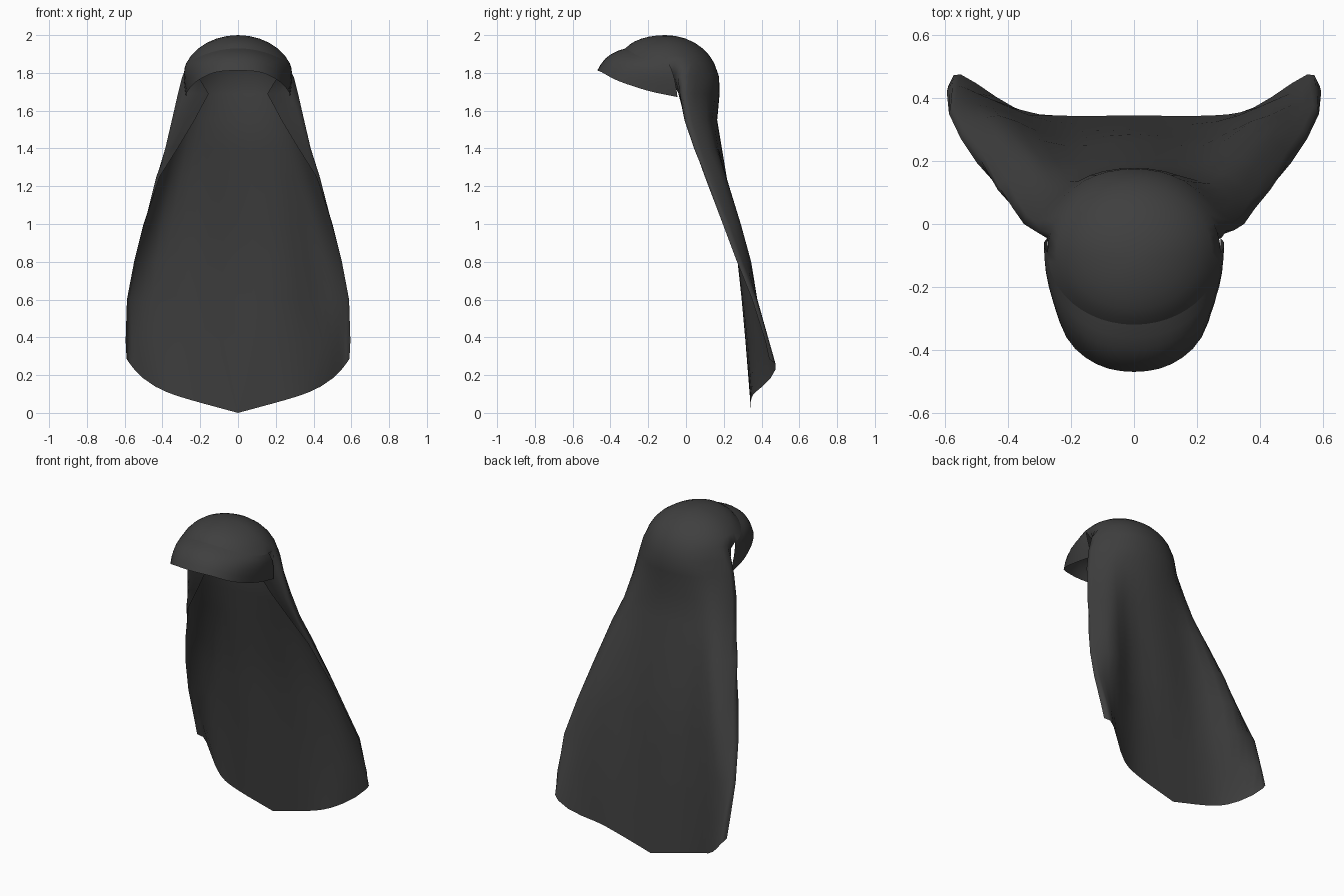
import bpy, bmesh, math
from mathutils import Vector

cube = bpy.data.objects.get("Cube")
if cube:
    bpy.data.objects.remove(cube, do_unlink=True)

mat = bpy.data.materials.new("charcoal")
mat.use_nodes = True
COL = (0.05, 0.05, 0.05, 1)
mat.diffuse_color = COL
bsdf = next(n for n in mat.node_tree.nodes if n.type == 'BSDF_PRINCIPLED')
bsdf.inputs["Base Color"].default_value = COL
bsdf.inputs["Roughness"].default_value = 0.8

SUB = 3            # steps between control points
HALF = 4 * SUB     # columns from the centre to a side


def spline(pts):
    """Smooth curve through five points, the first on the mirror plane."""
    pts = [Vector(p) for p in pts]
    first = pts[1].copy()
    first.x *= -1
    ext = [first] + pts + [2 * pts[-1] - pts[-2]]
    out = []
    for i in range(1, len(ext) - 2):
        a, b, c, d = ext[i - 1:i + 3]
        for s in range(SUB):
            t = s / SUB
            out.append(0.5 * (2 * b + (c - a) * t + (2 * a - 5 * b + 4 * c - d) * t * t
                              + (3 * b - a - 3 * c + d) * t ** 3))
    out.append(pts[-1])
    return out


def mirrored(half):
    """Extend a centre-to-side curve to the full width, -x to +x."""
    return [Vector((-p.x, p.y, p.z)) for p in reversed(half[1:])] + half


def strip(bm, a, b):
    """Quads between two rows of vertices."""
    for i in range(len(a) - 1):
        bm.faces.new((a[i], a[i + 1], b[i + 1], b[i]))


def finish(name, bm):
    bmesh.ops.recalc_face_normals(bm, faces=bm.faces[:])
    top = max(bm.faces, key=lambda f: f.calc_center_median().z)
    if top.normal.z < 0:
        bmesh.ops.reverse_faces(bm, faces=bm.faces[:])
    me = bpy.data.meshes.new(name)
    bm.to_mesh(me)
    bm.free()
    me.materials.append(mat)
    ob = bpy.data.objects.new(name, me)
    bpy.context.collection.objects.link(ob)
    for p in me.polygons:
        p.use_smooth = True
    return ob


def rim(th):
    """Lower edge of the crown; th = 0 at the back, pi at the front."""
    c = math.cos(th)
    front = max(-c, 0)
    return Vector((0.275 * math.sin(th), -0.09 + (0.24 if c > 0 else 0.23) * c,
                   1.85 + 0.08 * front ** 2))


# Hood: domed crown that flows into the hanging cape
bm = bmesh.new()
N = 4 * HALF
RINGS, ARC = 6, math.radians(68)
pole_pos = Vector((0, -0.11, 2.0))
pole = bm.verts.new(pole_pos)
prev = None
for r in range(1, RINGS + 1):
    a = ARC * r / RINGS
    out, drop = math.sin(a) / math.sin(ARC), (1 - math.cos(a)) / (1 - math.cos(ARC))
    ring = []
    for i in range(N):
        d = rim(2 * math.pi * (i - HALF) / N) - pole_pos
        ring.append(bm.verts.new(pole_pos + Vector((d.x * out, d.y * out, d.z * drop))))
    if prev:
        strip(bm, prev + prev[:1], ring + ring[:1])
    else:
        for i in range(N):
            bm.faces.new((pole, ring[i], ring[(i + 1) % N]))
    prev = ring

# Cape sections: height, then centre, flank, ridge, corner and front edge
SECTIONS = [
    (1.78, (0, .175), (.12, .155), (.22, .09), (.295, -.02), (.21, -.08)),
    (1.69, (0, .178), (.14, .155), (.25, .08), (.318, -.02), (.155, -.04)),
    (1.55, (0, .165), (.16, .145), (.28, .11), (.35, .00), (.23, .00)),
    (1.40, (0, .19), (.18, .175), (.31, .15), (.385, .05), (.32, .05)),
    (1.25, (0, .215), (.20, .20), (.34, .21), (.43, .12), (.415, .10)),
    (1.00, (0, .26), (.22, .25), (.40, .29), (.485, .23), (.50, .195)),
    (0.80, (0, .285), (.24, .275), (.43, .345), (.535, .30), (.55, .27)),
    (0.60, (0, .30), (.25, .30), (.45, .37), (.57, .375), (.588, .35)),
    (0.38, (0, .315), (.26, .325), (.45, .395), (.56, .44), (.595, .42)),
    (0.00, (0, .345), (.25, .345), (.38, .37), (.55, .475), (.59, .44)),
]
prev = prev[:2 * HALF + 1]
for z, *pts in SECTIONS:
    half = spline([(x, y, z) for x, y in pts])
    if z == 0:      # hem sweeps up towards the corners
        for p in half:
            p.z = 0.27 * p.x + 3 * p.x ** 6
    row = [bm.verts.new(p) for p in mirrored(half)]
    strip(bm, prev, row)
    prev = row
finish("hood_and_cape", bm)

# Brim: curved visor wrapped around the front of the crown
bm = bmesh.new()
outer = mirrored(spline([(0, -.47, 1.812), (.12, -.445, 1.803), (.215, -.36, 1.758),
                         (.265, -.20, 1.705), (.275, -.045, 1.672)]))
inner = [rim(math.pi * (1 - i / (2 * HALF)) + math.pi / 2) for i in range(2 * HALF + 1)]
prev = None
STEPS = 5
for s in range(STEPS + 1):
    t = s / STEPS
    row = []
    for p, q in zip(inner, outer):
        m = p.lerp(q, t)
        push = Vector((m.x * 0.5, m.y + 0.1, 0.25)).normalized()
        row.append(bm.verts.new(m + push * 0.025 * math.sin(math.pi * t)))
    if prev:
        strip(bm, prev, row)
    prev = row
finish("brim", bm)
